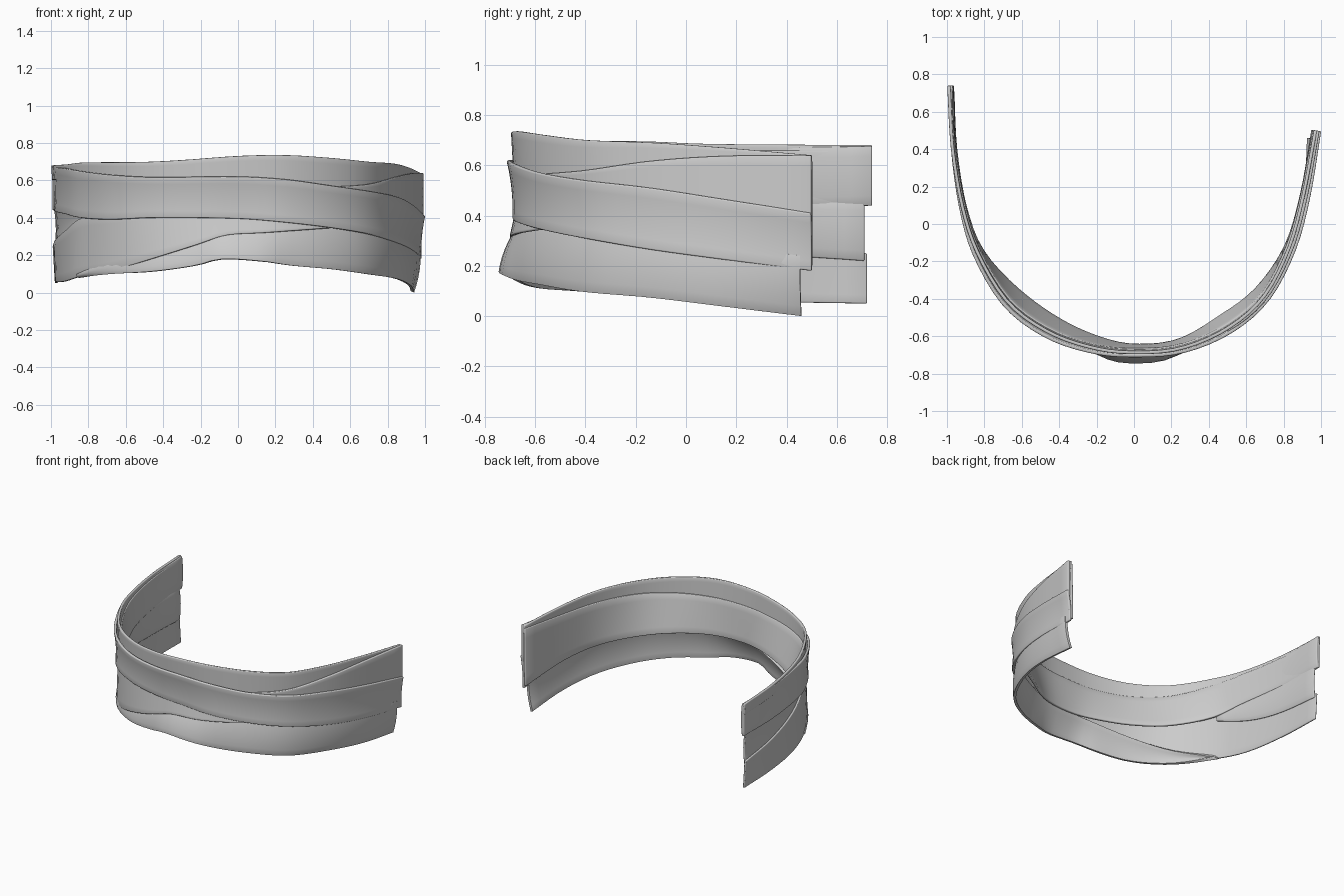
import bpy
from mathutils import Vector

# U-shaped plan path, left end round the front to the right end
PATH = [(-.985, .74), (-.97, .4), (-.92, .08), (-.84, -.17), (-.68, -.43),
        (-.46, -.59), (-.22, -.67), (0, -.69), (.25, -.67), (.5, -.57),
        (.7, -.40), (.84, -.14), (.92, .15), (.975, .5)]
PATH_KEYS = [(i, x, y) for i, (x, y) in enumerate(PATH)]


def sample(keys, s):
    """Smooth (Hermite) interpolation of keyed tuples (s, values...)."""
    n = len(keys)
    i = 0
    while i < n - 2 and s > keys[i + 1][0]:
        i += 1
    a, b = keys[i], keys[i + 1]
    p, q = keys[max(i - 1, 0)], keys[min(i + 2, n - 1)]
    h = b[0] - a[0]
    t = (s - a[0]) / h
    out = []
    for k in range(1, len(a)):
        ma = (b[k] - p[k]) / (b[0] - p[0]) * h
        mb = (q[k] - a[k]) / (q[0] - a[0]) * h
        out.append((2*t**3 - 3*t**2 + 1) * a[k] + (t**3 - 2*t**2 + t) * ma
                   + (3*t**2 - 2*t**3) * b[k] + (t**3 - t**2) * mb)
    return out


def strip(name, keys, bulge=0.0, rows=6, thick=.018):
    """Cloth band; keys are (s, top z, bottom z, top offset, bottom offset)."""
    s0, s1 = keys[0][0], keys[-1][0]
    cols = int((s1 - s0) * 4) + 1
    verts, faces = [], []
    for c in range(cols + 1):
        s = s0 + (s1 - s0) * c / cols
        x, y = sample(PATH_KEYS, s)
        e = .05
        x0, y0 = sample(PATH_KEYS, max(s - e, 0))
        x1, y1 = sample(PATH_KEYS, min(s + e, 13))
        out = Vector((y1 - y0, x0 - x1)).normalized()
        top, bot, otop, obot = sample(keys, s)
        for r in range(rows + 1):
            f = r / rows
            off = otop + (obot - otop) * f + bulge * 4 * f * (1 - f)
            verts.append((x + out.x * off, y + out.y * off, top + (bot - top) * f))
    w = rows + 1
    for c in range(cols):
        for r in range(rows):
            a = c * w + r
            faces.append((a, a + 1, a + w + 1, a + w))
    me = bpy.data.meshes.new(name)
    me.from_pydata(verts, [], faces)
    ob = bpy.data.objects.new(name, me)
    bpy.context.collection.objects.link(ob)
    m = ob.modifiers.new("thickness", 'SOLIDIFY')
    m.thickness, m.offset = thick, 0
    m = ob.modifiers.new("soft_edge", 'BEVEL')
    m.width, m.segments, m.limit_method = .005, 2, 'ANGLE'
    m.angle_limit = .9
    bpy.ops.object.select_all(action='DESELECT')
    bpy.context.view_layer.objects.active = ob
    ob.select_set(True)
    bpy.ops.object.shade_smooth_by_angle(angle=.7)
    return ob


# upper band showing above the rest
strip("rear_upper_band", [
    (0, .68, .60, .005, .0), (2, .685, .60, -.005, -.01),
    (3, .695, .59, -.01, -.015), (5, .70, .56, -.012, -.02),
    (7, .73, .57, -.003, -.012), (8, .735, .56, -.005, -.012),
    (9, .72, .53, -.01, -.015), (10, .70, .53, -.012, -.015),
    (11, .69, .56, -.015, -.015), (12, .67, .58, -.015, -.015),
    (13, .64, .58, -.005, -.005)])

# innermost band, its lower edge sagging inward
strip("inner_middle_band", [
    (0, .66, .44, -.002, -.002), (2, .655, .43, -.014, -.02),
    (3, .635, .38, -.02, -.04), (4, .605, .34, -.025, -.10),
    (5, .59, .335, -.025, -.10), (6, .59, .34, -.02, -.07),
    (7, .60, .34, -.018, -.042), (8, .605, .34, -.02, -.05),
    (9, .61, .34, -.025, -.085), (10, .61, .32, -.025, -.07),
    (11, .61, .30, -.025, -.035), (12, .61, .27, -.022, -.025),
    (13, .62, .2, -.012, -.018)])

# wedge emerging over the right side
strip("right_upper_band", [
    (9, .565, .50, -.002, -.005), (10, .58, .48, 0, -.002),
    (11, .617, .46, 0, 0), (12, .637, .42, 0, 0), (13, .64, .37, .008, .008)])

# main diagonal outer band
strip("outer_middle_band", [
    (0, .675, .44, -.005, -.005), (2, .665, .42, .005, 0),
    (3, .65, .40, .01, 0), (4, .63, .39, .012, 0), (5, .617, .40, .015, -.005),
    (7, .62, .395, .015, -.01), (8, .605, .375, .015, 0),
    (9, .57, .345, .015, .005), (10, .54, .31, .015, .01),
    (11, .51, .265, .015, .012), (12, .465, .225, .015, .012),
    (13, .41, .18, .018, -.002)], bulge=-.008)

# recessed piece between the two left bands
strip("left_recessed_band", [
    (.09, .46, .22, -.005, -.008), (1.5, .46, .26, -.01, -.008),
    (2.9, .43, .36, -.015, -.015)], bulge=-.01, thick=.014)

# left lower band, sliding up under the outer band towards the right
strip("left_lower_band", [
    (.06, .25, .05, 0, -.012), (1, .285, .055, 0, -.005),
    (2, .335, .06, -.005, 0), (3, .40, .085, -.012, 0),
    (4, .42, .115, -.015, -.005), (5, .43, .18, -.02, 0),
    (6, .43, .255, -.025, .005), (6.7, .43, .305, -.02, .005),
    (7.5, .42, .318, -.02, .005), (8, .41, .327, -.015, .002),
    (9, .38, .345, -.012, -.005)], thick=.014)

# lower front band, wide on the right and tapering away inside on the left
strip("right_lower_band", [
    (2.9, .096, .086, -.006, -.006), (4, .19, .1, -.035, -.005),
    (5, .26, .112, -.055, .0), (6, .32, .145, -.045, .01),
    (6.6, .345, .178, -.03, .042), (7.5, .355, .167, -.025, .042),
    (8.1, .36, .145, -.03, .01), (9, .365, .125, -.035, .0),
    (10, .345, .097, -.02, 0), (11, .32, .075, -.005, 0),
    (12, .28, .04, 0, -.005), (12.87, .24, .003, .0, -.035)], bulge=.012)
